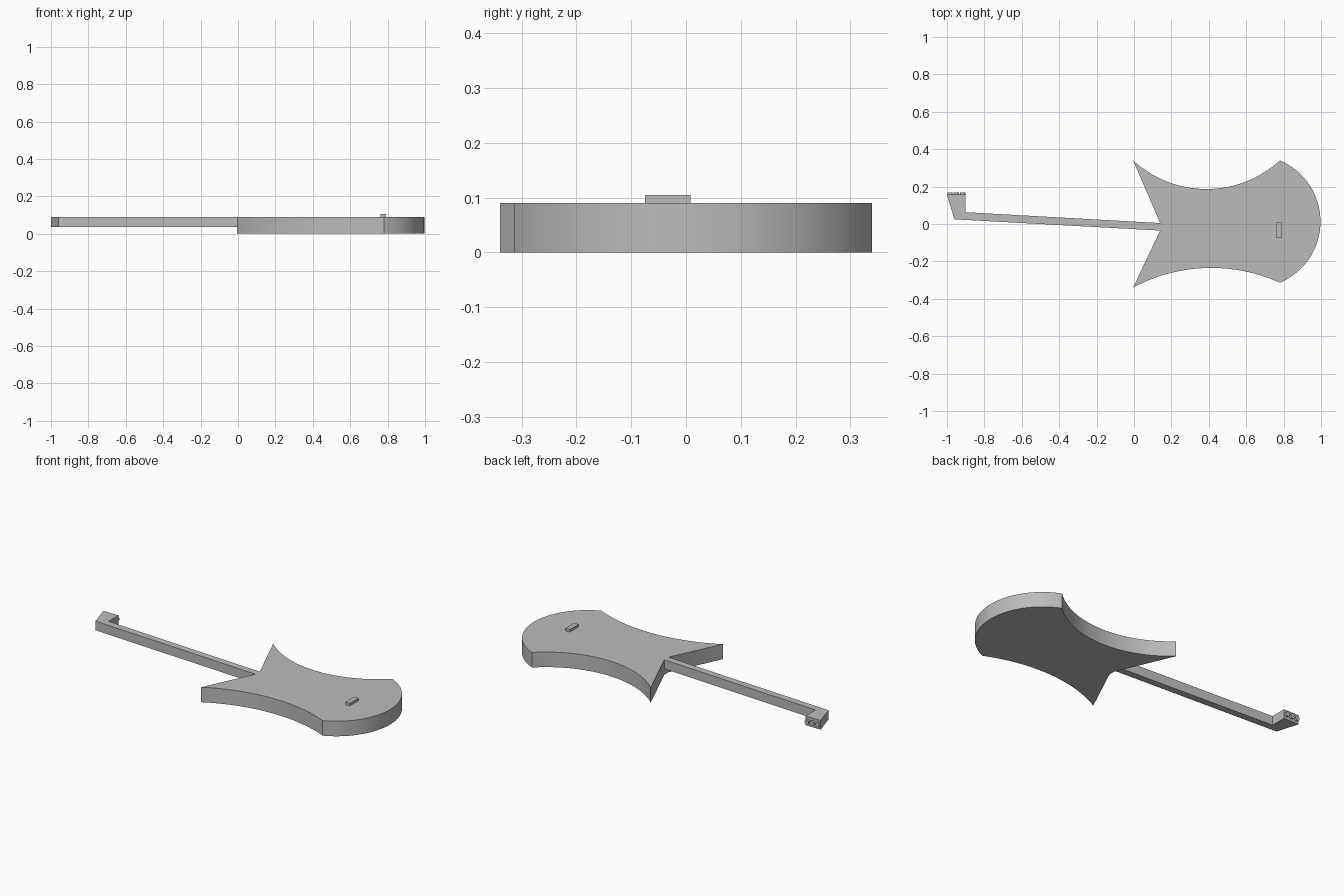
import bpy, bmesh, math
from mathutils import Vector
from mathutils.geometry import intersect_line_line

cube = bpy.data.objects.get("Cube")
if cube:
    bpy.data.objects.remove(cube)

grey = bpy.data.materials.new("plain grey")
grey.use_nodes = True
grey.diffuse_color = (0.5, 0.5, 0.5, 1)
grey.node_tree.nodes["Principled BSDF"].inputs["Base Color"].default_value = (0.5, 0.5, 0.5, 1)


def arc(a, m, b, steps=32):
    """Points on the circle through a, m and b, without the last one."""
    (ax, ay), (mx, my), (bx, by) = a, m, b
    d = 2 * (ax * (my - by) + mx * (by - ay) + bx * (ay - my))
    sa, sm, sb = ax * ax + ay * ay, mx * mx + my * my, bx * bx + by * by
    cx = (sa * (my - by) + sm * (by - ay) + sb * (ay - my)) / d
    cy = (sa * (bx - mx) + sm * (ax - bx) + sb * (mx - ax)) / d
    r = math.hypot(ax - cx, ay - cy)
    start = math.atan2(ay - cy, ax - cx)
    sweep = math.atan2(by - cy, bx - cx) - start
    sweep = (sweep + math.pi) % (2 * math.pi) - math.pi
    return [(cx + r * math.cos(start + sweep * i / steps),
             cy + r * math.sin(start + sweep * i / steps)) for i in range(steps)]


def plate(name, outline, z0, z1):
    """Flat outline extruded from z0 to z1."""
    bm = bmesh.new()
    face = bm.faces.new([bm.verts.new((x, y, z0)) for x, y in outline])
    top = bmesh.ops.extrude_face_region(bm, geom=[face])["geom"]
    bmesh.ops.translate(bm, vec=(0, 0, z1 - z0),
                        verts=[v for v in top if isinstance(v, bmesh.types.BMVert)])
    bmesh.ops.recalc_face_normals(bm, faces=bm.faces)
    mesh = bpy.data.meshes.new(name)
    bm.to_mesh(mesh)
    bm.free()
    obj = bpy.data.objects.new(name, mesh)
    bpy.context.collection.objects.link(obj)
    finish(obj)


def finish(obj):
    obj.data.materials.append(grey)
    bpy.ops.object.select_all(action="DESELECT")
    obj.select_set(True)
    bpy.context.view_layer.objects.active = obj
    bpy.ops.object.shade_smooth_by_angle(angle=math.radians(30))


TOP = 0.09
NECK_BASE = 0.035

# Body: two hollow sides, round tail and a notch between the horns
upper_horn, lower_horn = (-0.005, 0.34), (-0.005, -0.34)
upper_tail, lower_tail = (0.78, 0.34), (0.78, -0.314)
neck_joint = [(0.14, -0.035), (0.14, 0.005)]
body = (arc(upper_horn, (0.39, 0.187), upper_tail)
        + arc(upper_tail, (0.997, 0.013), lower_tail)
        + arc(lower_tail, (0.4, -0.235), lower_horn)
        + [lower_horn] + neck_joint)
plate("body", body, 0, TOP)

# Neck and slanted headstock in one piece
plate("neck_and_headstock",
      neck_joint + [(-0.9, 0.063), (-0.9, 0.157), (-1, 0.157), (-0.96, 0.025)],
      NECK_BASE, TOP)

# Bridge block
plate("bridge", [(0.762, -0.075), (0.792, -0.075), (0.792, 0.008), (0.762, 0.008)],
      TOP, 0.105)

# Tuning pegs on the end of the headstock
for i in range(3):
    bpy.ops.mesh.primitive_cylinder_add(
        vertices=16, radius=0.014, depth=0.016,
        location=(-0.984 + 0.034 * i, 0.161, 0.0625),
        rotation=(math.pi / 2, 0, 0))
    peg = bpy.context.object
    peg.name = f"tuning_peg_{i + 1}"
    finish(peg)
